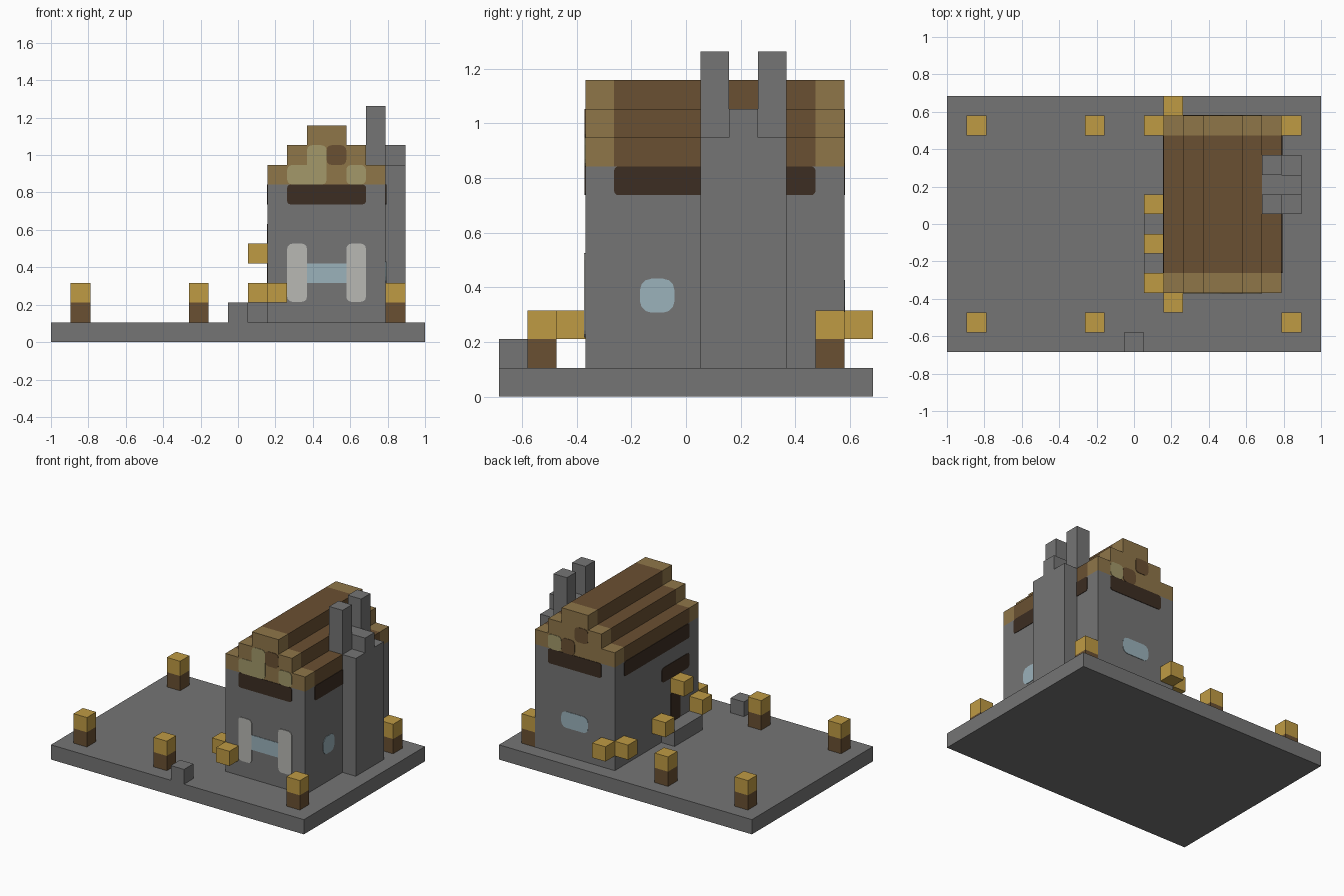
import bpy, bmesh
from math import sin, cos, pi
from mathutils import Vector

if "Cube" in bpy.data.objects:
    bpy.data.objects.remove(bpy.data.objects["Cube"])

U = 2 / 19                        # edge of one block
ORIGIN = Vector((9.5, 6.5, 0))    # plan centre, in blocks


def material(name, rgb):
    lin = [(c / 255 / 12.92) if c < 11 else ((c / 255 + 0.055) / 1.055) ** 2.4 for c in rgb]
    m = bpy.data.materials.new(name)
    m.use_nodes = True
    m.diffuse_color = (*lin, 1)
    m.node_tree.nodes["Principled BSDF"].inputs["Base Color"].default_value = (*lin, 1)
    return m


STONE = material("stone grey", (117, 117, 117))
GOLD = material("lamp yellow", (191, 155, 68))
WOOD = material("roof brown", (106, 80, 50))
TRIM = material("trim brown", (143, 118, 73))
TAN = material("pale tan", (163, 153, 106))
DARK = material("dark beam", (60, 45, 34))
WHITE = material("shutter white", (184, 184, 180))
GLASS = material("window blue", (155, 178, 187))


def prism(name, mat, base, offset):
    """Extrude a polygon given in block units."""
    bm = bmesh.new()
    face = bm.faces.new([bm.verts.new((Vector(p) - ORIGIN) * U) for p in base])
    out = bmesh.ops.extrude_face_region(bm, geom=[face])
    verts = [g for g in out["geom"] if isinstance(g, bmesh.types.BMVert)]
    bmesh.ops.translate(bm, verts=verts, vec=Vector(offset) * U)
    bmesh.ops.recalc_face_normals(bm, faces=bm.faces)
    me = bpy.data.meshes.new(name)
    bm.to_mesh(me)
    bm.free()
    me.materials.append(mat)
    ob = bpy.data.objects.new(name, me)
    bpy.context.collection.objects.link(ob)
    return ob


def box(name, mat, lo, size=(1, 1, 1)):
    x, y, z = lo
    w, d, h = size
    return prism(name, mat, [(x, y, z), (x + w, y, z), (x + w, y + d, z), (x, y + d, z)], (0, 0, h))


# house walls, in blocks
X0, X1, Y0, Y1 = 11, 17, 3, 12


def plate(name, mat, side, a0, a1, k0, k1, r=0.25, t=0.03):
    """Thin rounded panel on one wall of the house."""
    pts = []
    corners = ((a1 - r, k1 - r), (a0 + r, k1 - r), (a0 + r, k0 + r), (a1 - r, k0 + r))
    for q, (ca, ck) in enumerate(corners):
        for s in range(4):
            ang = (q + s / 3) * pi / 2
            pts.append((ca + r * cos(ang), ck + r * sin(ang)))
    place = {"front": (lambda a, k: (a, Y0, k), (0, -t, 0)),
             "back": (lambda a, k: (a, Y1, k), (0, t, 0)),
             "left": (lambda a, k: (X1, a, k), (t, 0, 0)),
             "right": (lambda a, k: (X0, a, k), (-t, 0, 0))}
    to3d, offset = place[side]
    return prism(name, mat, [to3d(a, k) for a, k in pts], offset)


# ground slab, walls and loose stones
box("ground_slab", STONE, (0, 0, 0), (19, 13, 1))
box("house_walls", STONE, (X0, Y0, 1), (X1 - X0, Y1 - Y0, 7))
box("door_step", STONE, (10, 4, 1), (1, 3, 1))
box("gate_stone", STONE, (9, 0, 1))

# stepped roof with lighter end courses
outline = [(X0, 8), (X1, 8)]
for n in range(3):
    outline += [(X1 - n, 9 + n)] + ([(X1 - n - 1, 9 + n)] if n < 2 else [])
for n in (2, 1, 0):
    outline += [(X0 + n, 9 + n)] + ([(X0 + n, 8 + n)] if n else [])
for name, mat, y, length in (("roof_front_end", TRIM, Y0, 1),
                             ("roof_middle", WOOD, Y0 + 1, Y1 - Y0 - 2),
                             ("roof_back_end", TRIM, Y1 - 1, 1)):
    prism(name, mat, [(x, y, z) for x, z in outline], (0, length, 0))

# chimney stack with two flues
box("chimney_stack", STONE, (17, 7, 1), (1, 3, 8))
box("chimney_cap", STONE, (16, 8, 9), (2, 1, 1))
for y in (7, 9):
    box("chimney_flue", STONE, (16, y, 9), (1, 1, 3))

# dark beams under the eaves
for side in ("front", "back"):
    plate("eaves_beam_" + side, DARK, side, 12, 16, 7, 8, r=0.15)
for side in ("left", "right"):
    plate("eaves_beam_" + side, DARK, side, 4, 11, 7, 8, r=0.15)

# windows and shutters
plate("front_window", GLASS, "front", 12.9, 15.1, 3, 4, r=0.05)
for a in (12, 15):
    plate("front_shutter", WHITE, "front", a, a + 1, 2.05, 5, t=0.04)
plate("back_window", GLASS, "back", 13, 15, 2.95, 4.05, r=0.35)
plate("side_window", GLASS, "left", 4.9, 6.1, 2.92, 4.1, r=0.4)

# door with its lintel
plate("door", DARK, "right", 5, 6, 2, 4, r=0.1)
plate("door_lintel", DARK, "right", 4, 7, 5, 6)

# gable patches
plate("front_patch_column", TAN, "front", 13, 14, 8, 10)
plate("front_patch_row", TAN, "front", 12, 14, 8, 9)
plate("front_patch_small", TAN, "front", 15, 16, 8, 9)
plate("front_patch_dark", WOOD, "front", 14, 15, 9, 10)
plate("back_patch_pale", TAN, "back", 15, 16, 8, 9)
plate("back_patch_low", WOOD, "back", 14, 15, 8, 9)
plate("back_patch_high", WOOD, "back", 13, 14, 9, 10)

# lamp posts around the yard
for x in (1, 7, 17):
    for y in (1, 11):
        box("lamp_post", WOOD, (x, y, 1))
        box("post_lamp", GOLD, (x, y, 2))

# lamps fixed to the walls
for spot in ((10, 3, 2), (10, 5, 4), (10, 7, 2), (10, 11, 2), (11, 2, 2), (11, 12, 2)):
    box("wall_lamp", GOLD, spot)
